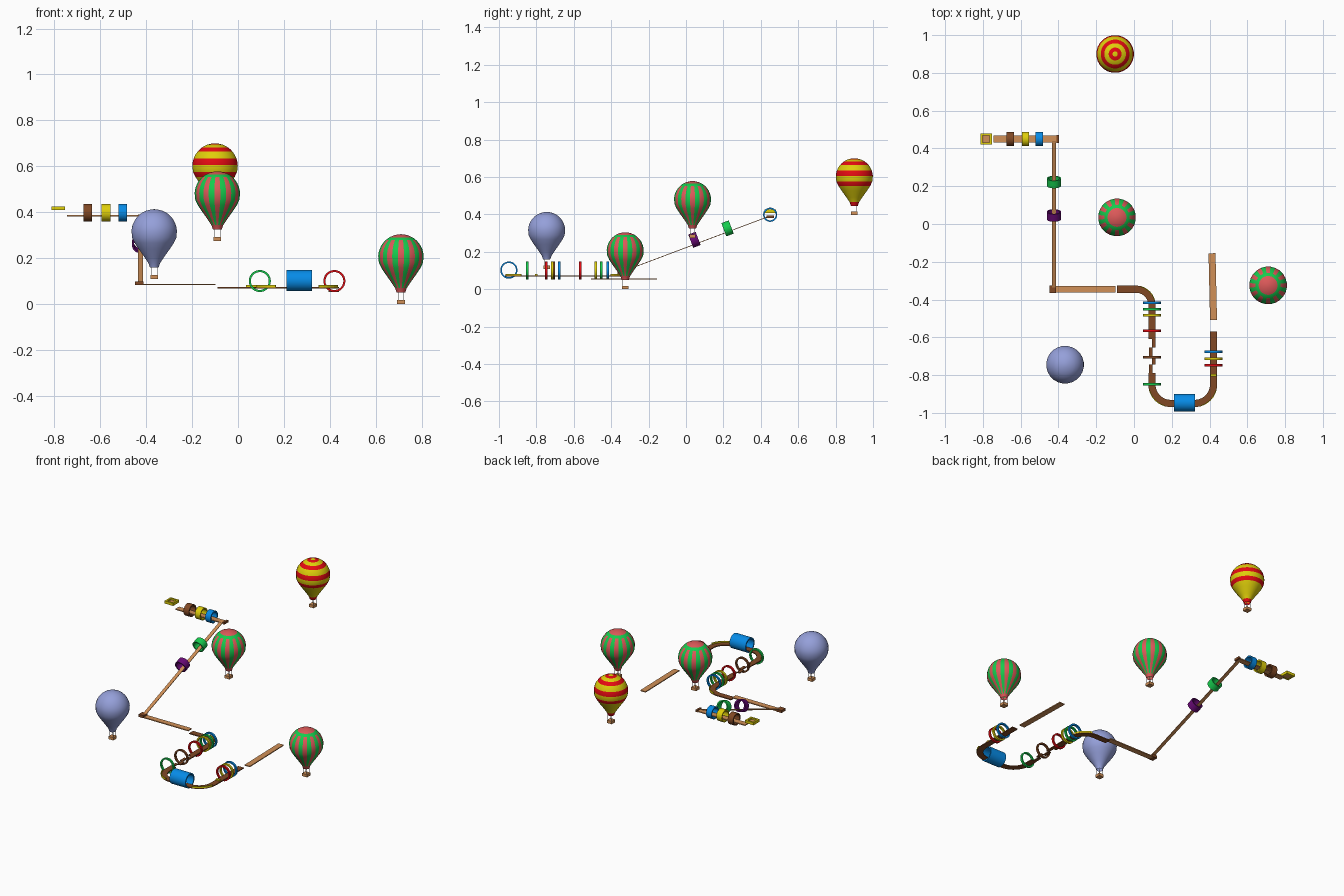
import bpy, bmesh, math
from mathutils import Vector, Matrix

if "Cube" in bpy.data.objects:
    bpy.data.objects.remove(bpy.data.objects["Cube"])

COL = {"yellow": (.74, .62, .003), "red": (.78, .003, .006), "green": (.008, .6, .075),
       "coral": (.72, .1, .1), "periwinkle": (.3, .35, .7), "blue": (.002, .26, .8),
       "purple": (.14, .003, .18), "brown": (.22, .066, .018), "tan": (.64, .28, .095),
       "pale_grey": (.6, .6, .6)}
MAT = {}
for n, c in COL.items():
    MAT[n] = bpy.data.materials.new(n)
    MAT[n].diffuse_color = (*c, 1)


def finish(name, bm, colours, smooth=False):
    bmesh.ops.recalc_face_normals(bm, faces=bm.faces)
    me = bpy.data.meshes.new(name)
    bm.to_mesh(me)
    bm.free()
    for c in colours:
        me.materials.append(MAT[c])
    ob = bpy.data.objects.new(name, me)
    bpy.context.collection.objects.link(ob)
    if smooth:
        bpy.ops.object.select_all(action='DESELECT')
        ob.select_set(True)
        bpy.context.view_layer.objects.active = ob
        bpy.ops.object.shade_smooth_by_angle(angle=math.radians(35))
    return ob


def box(name, loc, size, colour):
    bm = bmesh.new()
    bmesh.ops.create_cube(bm, size=1, matrix=Matrix.Translation(loc) @ Matrix.Diagonal((*size, 1)))
    return finish(name, bm, [colour])


def lathe(bm, prof, n, closed=False):
    """Spin an (r, z) profile; returns a list of (row, segment, face)."""
    rings = []
    for r, z in prof:
        if r < 1e-5:
            rings.append([bm.verts.new((0, 0, z))] * n)
        else:
            rings.append([bm.verts.new((r * math.cos(2 * math.pi * (k + .5) / n),
                                        r * math.sin(2 * math.pi * (k + .5) / n), z)) for k in range(n)])
    out = []
    for i in range(len(prof) if closed else len(prof) - 1):
        a, b = rings[i], rings[(i + 1) % len(prof)]
        for k in range(n):
            j = (k + 1) % n
            vs = list(dict.fromkeys([a[k], a[j], b[j], b[k]]))
            out.append((i, k, bm.faces.new(vs)))
    return out


def tube(name, loc, axis, radius, length, colour, wall=.008):
    """Hollow hoop around an axis."""
    bm = bmesh.new()
    h = length / 2
    lathe(bm, [(radius, -h), (radius, h), (radius - wall, h), (radius - wall, -h)], 32, True)
    rot = Vector((0, 0, 1)).rotation_difference(Vector(axis)).to_matrix().to_4x4()
    bm.transform(Matrix.Translation(loc) @ rot)
    return finish(name, bm, [colour], True)


def ribbon(name, pts, width, colour, thick=.006):
    """Flat track board along a path."""
    bm = bmesh.new()
    pts = [Vector(p) for p in pts]
    rows = []
    for i, p in enumerate(pts):
        t = pts[min(i + 1, len(pts) - 1)] - pts[max(i - 1, 0)]
        s = Vector((t.y, -t.x, 0)).normalized() * width / 2
        u = Vector((0, 0, thick / 2))
        rows.append([bm.verts.new(q) for q in (p - s - u, p + s - u, p + s + u, p - s + u)])
    for a, b in zip(rows, rows[1:]):
        for k in range(4):
            bm.faces.new((a[k], a[(k + 1) % 4], b[(k + 1) % 4], b[k]))
    bm.faces.new(rows[0])
    bm.faces.new(rows[-1])
    return finish(name, bm, [colour])


def arc(cx, cy, r, a0, a1, z, n=10):
    return [(cx + r * math.cos(math.radians(a0 + (a1 - a0) * i / n)),
             cy + r * math.sin(math.radians(a0 + (a1 - a0) * i / n)), z) for i in range(n + 1)]


# ---- hot air balloons ----
CAP = [0, 8, 20, 30, 35, 42, 50, 60, 70, 78, 87]
PROF = [(.1 * math.sin(math.radians(a)), .204 + .1 * math.cos(math.radians(a))) for a in CAP]
PROF += [(.097, .180), (.086, .157), (.068, .13), (.043, .095), (.026, .070), (.019, .050)]
RED_ROWS = {1, 4, 5, 8, 9, 11, 15}


def balloon(name, x, y, z, style):
    bm = bmesh.new()
    faces = lathe(bm, PROF, 24)
    if style == "bands":
        cols = ["yellow", "red"]
        for i, k, f in faces:
            f.material_index = int(i in RED_ROWS)
    elif style == "stripes":
        # coral cap and neck, green collar, alternating panels between
        cols = ["coral", "green"]
        for i, k, f in faces:
            f.material_index = 0 if i < 3 or i == 15 else 1 if i < 5 else (k + 1) % 2
    else:
        cols = ["periwinkle"]
    bm.transform(Matrix.Translation((x, y, z)))
    finish(name + "_envelope", bm, cols, True)
    # basket and ropes
    box(name + "_basket", (x, y, z + .009), (.034, .034, .018), "tan")
    bm = bmesh.new()
    for sx in (-1, 1):
        for sy in (-1, 1):
            bmesh.ops.create_cube(bm, size=1, matrix=Matrix.Translation(
                (x + sx * .0125, y + sy * .0125, z + .036)) @ Matrix.Diagonal((.002, .002, .038, 1)))
    finish(name + "_ropes", bm, ["pale_grey"])


balloon("banded_balloon", -.10, .90, .396, "bands")
balloon("high_striped_balloon", -.09, .035, .274, "stripes")
balloon("low_striped_balloon", .71, -.325, 0, "stripes")
balloon("plain_balloon", -.365, -.745, .109, "plain")

# ---- track boards ----
Z = .07
ribbon("start_board", [(.413, -.155, .055), (.421, -.508, .055)], .037, "tan")
ribbon("lower_bend_track", [(.421, -.57, Z)] + arc(.321, -.85, .1, 0, -90, Z)
       + arc(.195, -.85, .1, -90, -180, Z) + [(.095, -.79, Z)], .038, "brown")
ribbon("upper_bend_track", [(.095, -.61, Z)] + arc(.01, -.43, .085, 0, 90, Z)
       + [(-.09, -.345, Z)], .038, "brown")
# broken section made of staggered half boards
for i in range(4):
    y = -.61 - .045 * i
    x = .095 + (.009 if i % 2 == 0 else -.007)
    ribbon(f"broken_board_{i}", [(x, y, Z), (x, y - .045, Z)], .019, "brown")
ribbon("middle_board", [(-.098, -.345, .085), (-.42, -.345, .085)], .036, "tan")
ribbon("ramp_board", [(-.424, -.335, .096), (-.424, .44, .388)], .022, "tan", .004)
ribbon("top_board", [(-.41, .45, .385), (-.745, .45, .385)], .037, "tan")
box("lower_joint", (-.43, -.345, .09), (.036, .04, .016), "brown")
box("upper_joint", (-.404, .45, .387), (.012, .04, .014), "brown")

# small yellow marker on the lower track and thin rails outside the bends
box("track_marker", (.421, -.80, .078), (.03, .014, .008), "yellow")
ribbon("lower_right_rail", arc(.321, -.85, .117, -15, -75, .077, 6), .005, "yellow", .01)
ribbon("lower_left_rail", arc(.195, -.85, .117, -105, -165, .077, 6), .005, "yellow", .01)
ribbon("upper_rail", arc(.01, -.43, .102, 15, 75, .077, 6), .005, "yellow", .01)

# ---- hoops round the track ----
LOW = [(.095, -.418, "blue"), (.095, -.452, "green"), (.095, -.483, "yellow"), (.095, -.565, "red"),
       (.095, -.706, "brown"), (.095, -.848, "green"),
       (.42, -.677, "blue"), (.42, -.714, "yellow"), (.42, -.747, "red")]
for i, (x, y, c) in enumerate(LOW):
    tube(f"low_hoop_{i}", (x, y, .1), (0, 1, 0), .048, .013, c, .009)
tube("low_tunnel", (.267, -.947, .102), (1, 0, 0), .046, .113, "blue")
ramp = Vector((0, .775, .292)).normalized()
tube("ramp_hoop_green", (-.424, .222, .325), ramp, .038, .042, "green")
tube("ramp_hoop_purple", (-.424, .045, .264), ramp, .038, .042, "purple")
for x, c in ((-.655, "brown"), (-.575, "yellow"), (-.502, "blue")):
    tube("top_hoop_" + c, (x, .45, .398), (1, 0, 0), .038, .038, c)

# ---- finish tray: yellow rim round a tan floor ----
tx, ty, tz = -.783, .45, .417
box("tray_floor", (tx, ty, tz - .004), (.05, .05, .006), "tan")
for s in (-1, 1):
    box("tray_side", (tx, ty + s * .0245, tz), (.06, .011, .017), "yellow")
    box("tray_end", (tx + s * .0245, ty, tz), (.011, .038, .017), "yellow")

for m in bpy.data.materials:
    if m.users and not m.is_grease_pencil:
        m.use_nodes = True
        m.node_tree.nodes["Principled BSDF"].inputs["Base Color"].default_value = m.diffuse_color
